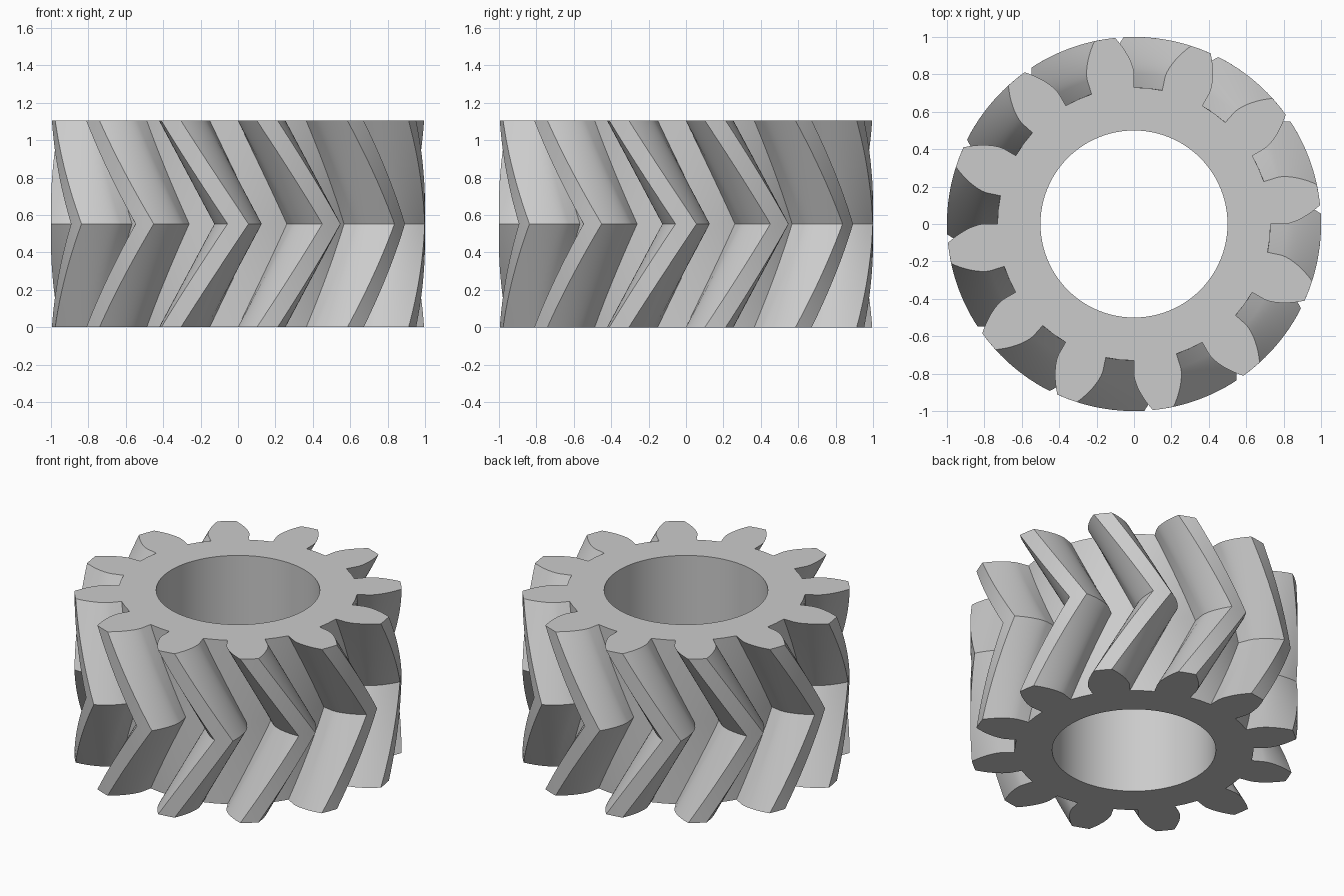
import bpy
import bmesh
from math import acos, cos, sin, tan, pi, radians

cube = bpy.data.objects.get("Cube")
if cube:
    bpy.data.objects.remove(cube, do_unlink=True)

TEETH = 12
TIP_R, BASE_R, ROOT_R, BORE_R = 1.0, 0.805, 0.73, 0.5
HEIGHT = 1.105
TWIST = radians(-21)          # rotation of both ends relative to the middle
ROOT_HALF = radians(9.05)     # half the tooth angle at its foot
FLANK_STEPS, LAYERS, BORE_SEGMENTS = 8, 24, 96


def flank():
    """Radius and half angle along one tooth side, foot to tip."""
    points = [(ROOT_R, ROOT_HALF)]
    for i in range(FLANK_STEPS + 1):
        r = BASE_R + (TIP_R - BASE_R) * i / FLANK_STEPS
        a = acos(BASE_R / r)
        points.append((r, ROOT_HALF - (tan(a) - a)))
    return points


def gear_outline():
    """Polar points of the whole toothed outline, counter-clockwise."""
    side = flank()
    tooth = [(r, -a) for r, a in side] + [(TIP_R, 0)]
    tooth += [(r, a) for r, a in reversed(side)]
    tooth.append((ROOT_R, pi / TEETH))
    return [(r, a + 2 * pi * k / TEETH) for k in range(TEETH) for r, a in tooth]


def add_ring(bm, polar, z, turn=0.0):
    return [bm.verts.new((r * cos(a + turn), r * sin(a + turn), z)) for r, a in polar]


def bridge(bm, low, high):
    n = len(low)
    for i in range(n):
        j = (i + 1) % n
        bm.faces.new((low[i], low[j], high[j], high[i]))


def ring_edges(bm, ring):
    return [bm.edges.get((ring[i - 1], ring[i])) for i in range(len(ring))]


bm = bmesh.new()

# Herringbone tooth surface
outline = gear_outline()
rings = []
for k in range(LAYERS + 1):
    t = k / LAYERS
    rings.append(add_ring(bm, outline, HEIGHT * t, TWIST * abs(2 * t - 1)))
for low, high in zip(rings, rings[1:]):
    bridge(bm, low, high)

# Shaft bore
circle = [(BORE_R, 2 * pi * i / BORE_SEGMENTS) for i in range(BORE_SEGMENTS)]
bore_low = add_ring(bm, circle, 0)
bore_high = add_ring(bm, circle, HEIGHT)
bridge(bm, bore_high, bore_low)

# Flat end faces
for outer, inner, up in ((rings[0], bore_low, -1), (rings[-1], bore_high, 1)):
    bmesh.ops.triangle_fill(bm, use_beauty=True, normal=(0, 0, up),
                            edges=ring_edges(bm, outer) + ring_edges(bm, inner))
bmesh.ops.recalc_face_normals(bm, faces=bm.faces)

mesh = bpy.data.meshes.new("herringbone_gear")
bm.to_mesh(mesh)
bm.free()
gear = bpy.data.objects.new("herringbone_gear", mesh)
bpy.context.collection.objects.link(gear)

# Plain grey finish
grey = bpy.data.materials.new("light_grey")
grey.use_nodes = True
grey.diffuse_color = (0.6, 0.6, 0.6, 1)
grey.node_tree.nodes["Principled BSDF"].inputs["Base Color"].default_value = (0.6, 0.6, 0.6, 1)
mesh.materials.append(grey)

bpy.ops.object.select_all(action='DESELECT')
gear.select_set(True)
bpy.context.view_layer.objects.active = gear
bpy.ops.object.shade_smooth_by_angle(angle=radians(30))
